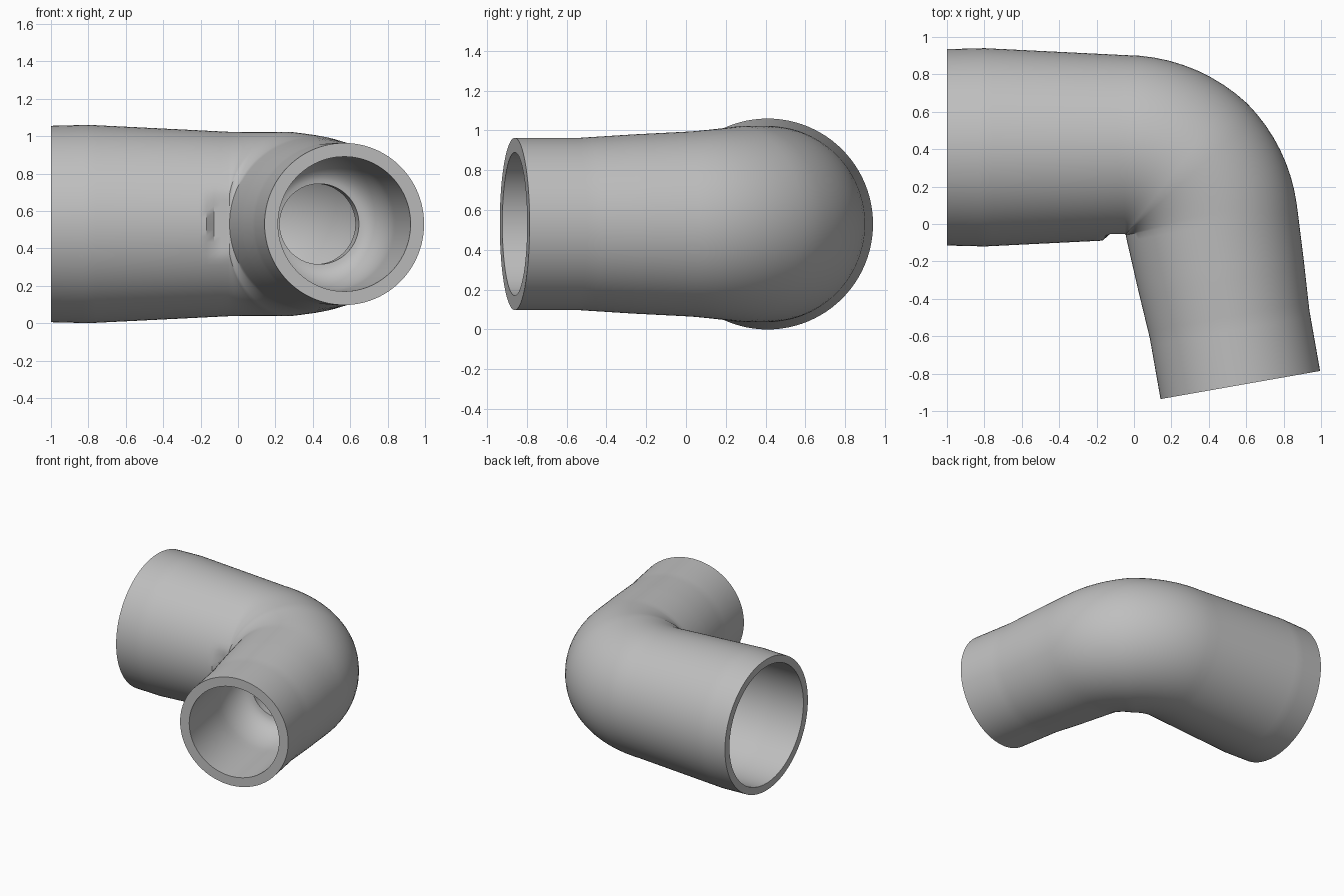
import bpy, bmesh, math
from mathutils import Vector

cube = bpy.data.objects.get("Cube")
if cube:
    bpy.data.objects.remove(cube)

SEGMENTS = 96
TURN = math.radians(80)              # angle of the bend
BEND_R = 0.47                        # centreline bend radius
LEG = 0.896                          # straight length of the small end
BEND_END = LEG + BEND_R * TURN
TOTAL = BEND_END + 0.95
CENTRE = Vector((-0.05, -0.06, 0.53))

# (distance from the small end, radius)
outer = [(0, .433), (.33, .433), (.6, .45), (.9, .465), (1.2, .492),
         (BEND_END, .493), (2.3, .53), (TOTAL, .525)]
bowl = [(.5 + .27 * math.sin(a), .215 + .145 * math.cos(a))
        for a in (math.pi / 2 * i / 10 for i in range(11))]
inner = [(0, .36)] + bowl + [(.88, .215), (.93, .36), (1.05, .41),
                             (BEND_END, .44), (2.2, .468), (TOTAL, .468)]


def frame(s):
    """Point on the centreline and the direction away from the bend centre."""
    angle = math.radians(10) + min(max(s - LEG, 0) / BEND_R, TURN)
    out = Vector((math.cos(angle), math.sin(angle), 0))
    along = Vector((-math.sin(angle), math.cos(angle), 0))
    straight = min(s - LEG, 0) + max(s - BEND_END, 0)
    return CENTRE + out * BEND_R + along * straight, out


def refine(profile):
    """Subdivide the profile so that it follows the bend smoothly."""
    result = [profile[0]]
    for (s0, r0), (s1, r1) in zip(profile, profile[1:]):
        n = max(1, math.ceil((s1 - s0) / 0.04))
        result += [(s0 + (s1 - s0) * i / n, r0 + (r1 - r0) * i / n)
                   for i in range(1, n + 1)]
    return result


def ring(bm, s, r):
    point, out = frame(s)
    verts = []
    for i in range(SEGMENTS):
        a = math.tau * i / SEGMENTS
        side = r * math.cos(a)
        if LEG - .1 < s < BEND_END + .1:     # keep the inside corner open
            side = max(side, -BEND_R + 0.006)
        verts.append(bm.verts.new(point + out * side + Vector((0, 0, r * math.sin(a)))))
    return verts


# Outer skin, end rims and stepped bore as one closed surface
bm = bmesh.new()
rings = [ring(bm, s, r) for s, r in refine(outer) + refine(inner)[::-1]]
for a, b in zip(rings, rings[1:] + rings[:1]):
    for i in range(SEGMENTS):
        j = (i + 1) % SEGMENTS
        bm.faces.new((a[i], a[j], b[j], b[i]))
bmesh.ops.recalc_face_normals(bm, faces=bm.faces)
mesh = bpy.data.meshes.new("elbow_pipe")
bm.to_mesh(mesh)
bm.free()
pipe = bpy.data.objects.new("elbow_pipe", mesh)
bpy.context.collection.objects.link(pipe)

# Plain grey material
grey = bpy.data.materials.new("plain_grey")
grey.use_nodes = True
colour = (0.52, 0.52, 0.52, 1)
grey.diffuse_color = colour
grey.node_tree.nodes["Principled BSDF"].inputs["Base Color"].default_value = colour
mesh.materials.append(grey)

bpy.ops.object.select_all(action='DESELECT')
pipe.select_set(True)
bpy.context.view_layer.objects.active = pipe
bpy.ops.object.shade_smooth_by_angle(angle=math.radians(35))
